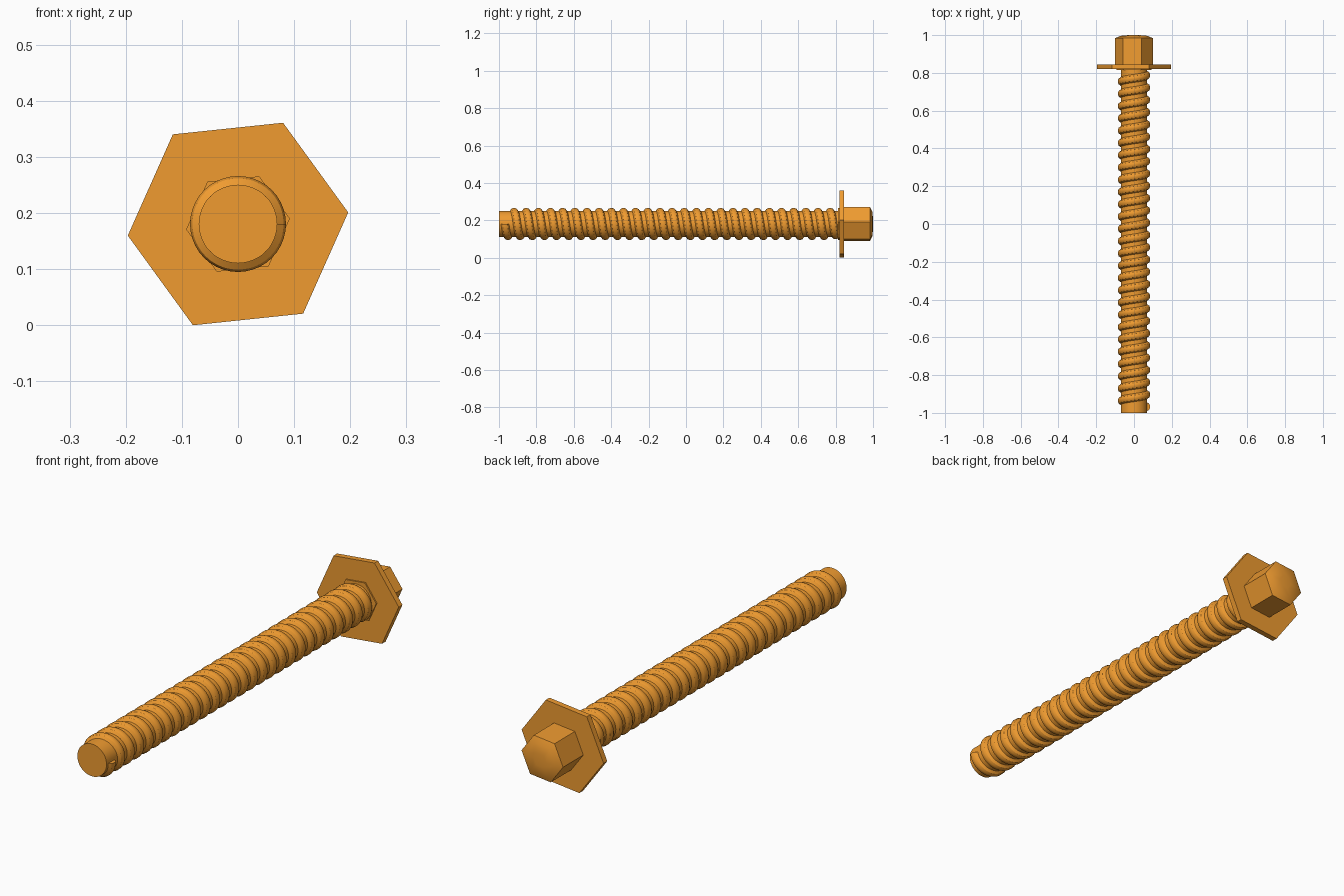
import bpy, bmesh
from math import sin, cos, pi, radians

if "Cube" in bpy.data.objects:
    bpy.data.objects.remove(bpy.data.objects["Cube"])

CZ = 0.1805           # height of the bolt axis
HEX_TURN = radians(6)  # hexagons are turned slightly about the axis

mat = bpy.data.materials.new("orange_metal")
mat.diffuse_color = (0.87, 0.33, 0.03, 1)
mat.use_nodes = True
mat.node_tree.nodes["Principled BSDF"].inputs["Base Color"].default_value = mat.diffuse_color


def point(r, a, y):
    return (r * cos(a), y, CZ + r * sin(a))


def finish(name, bm, angle):
    bmesh.ops.recalc_face_normals(bm, faces=bm.faces)
    mesh = bpy.data.meshes.new(name)
    bm.to_mesh(mesh)
    bm.free()
    mesh.materials.append(mat)
    ob = bpy.data.objects.new(name, mesh)
    bpy.context.collection.objects.link(ob)
    bpy.ops.object.select_all(action='DESELECT')
    ob.select_set(True)
    bpy.context.view_layer.objects.active = ob
    if angle:
        bpy.ops.object.shade_smooth_by_angle(angle=radians(angle))
    return ob


def skin(bm, rows, around):
    """Bridge successive rows of vertices and cap both ends."""
    n = len(rows[0])
    for a, b in zip(rows, rows[1:]):
        for i in range(n if around else n - 1):
            j = (i + 1) % n
            bm.faces.new((a[i], a[j], b[j], b[i]))
    bm.faces.new(rows[0])
    bm.faces.new(rows[-1])


def lathe(name, rings, sides, turn=0, angle=0):
    bm = bmesh.new()
    rows = [[bm.verts.new(point(r, turn + 2 * pi * i / sides, y)) for i in range(sides)]
            for r, y in rings]
    skin(bm, rows, True)
    return finish(name, bm, angle)


# Round core of the shaft
lathe("shaft", [(0.07, -1), (0.07, 0.83)], 48, angle=35)

# Right-handed helical thread
LEAD, SEG, START, END = 0.065, 40, -0.968, 0.80
profile = [(0.068, -0.023), (0.0815, -0.014), (0.0855, -0.005),
           (0.0855, 0.005), (0.0815, 0.014), (0.068, 0.023)]
bm = bmesh.new()
rows = []
for k in range(int((END - START) / LEAD * SEG) + 1):
    a = 2 * pi * k / SEG
    y = START + LEAD * k / SEG
    # seen from the head, x to z rotation while advancing along +y is left-handed
    rows.append([bm.verts.new(point(r, -a, y + dy)) for r, dy in profile])
skin(bm, rows, True)
finish("thread", bm, 25)

# Hexagonal collar, flange and domed head
lathe("collar", [(0.093, 0.814), (0.093, 0.83)], 6, HEX_TURN)
lathe("flange", [(0.1975, 0.82), (0.1975, 0.845)], 6, HEX_TURN)
lathe("head", [(0.1, 0.84), (0.1, 0.984), (0.072, 0.996), (0.03, 1.0)], 6, HEX_TURN, 40)
